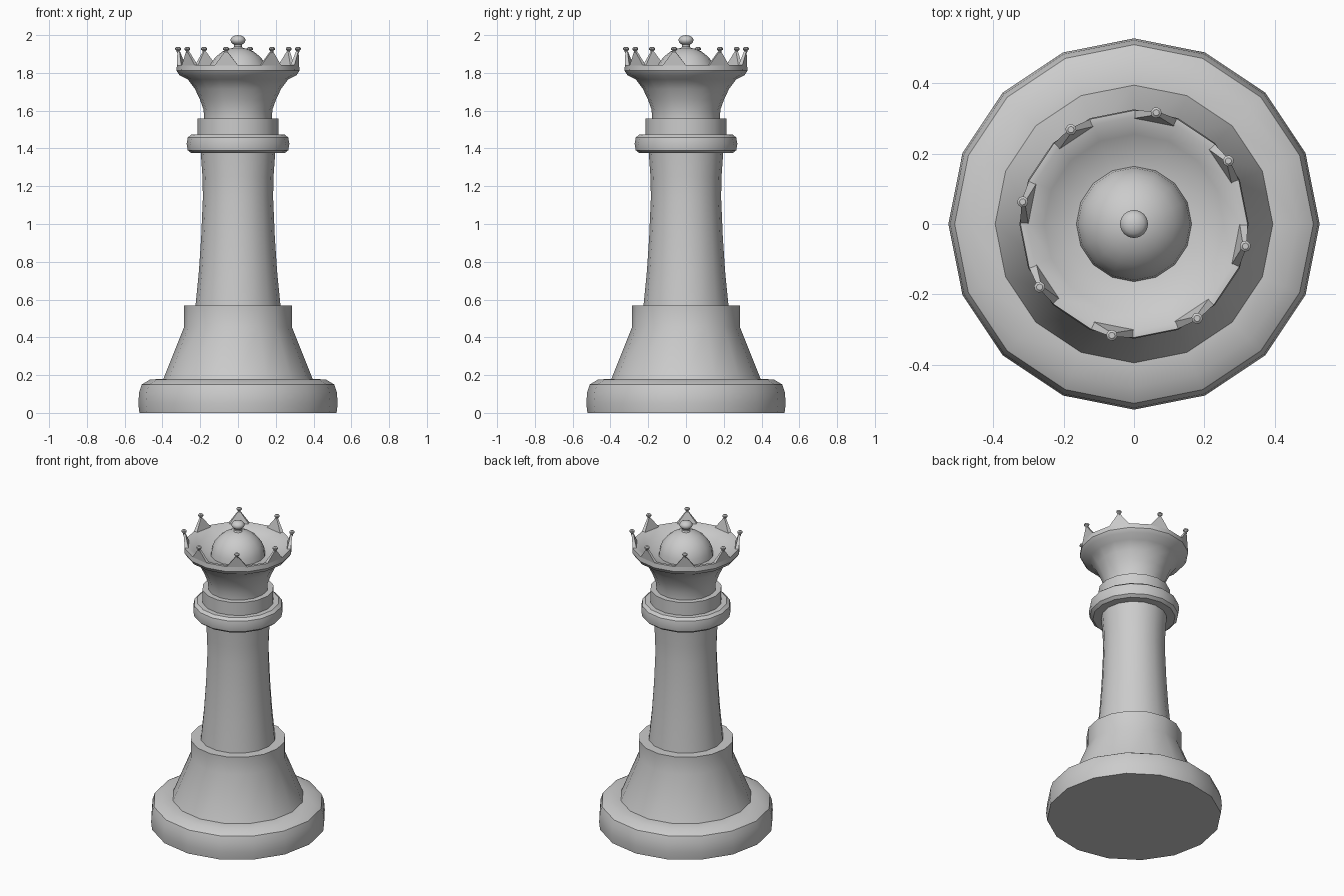
import bpy, bmesh
from math import sin, cos, pi, radians

if "Cube" in bpy.data.objects:
    bpy.data.objects.remove(bpy.data.objects["Cube"])

SIDES = 16


def finish(name, bm, smooth=True):
    bmesh.ops.recalc_face_normals(bm, faces=bm.faces)
    mesh = bpy.data.meshes.new(name)
    bm.to_mesh(mesh)
    bm.free()
    ob = bpy.data.objects.new(name, mesh)
    bpy.context.collection.objects.link(ob)
    if smooth:
        bpy.ops.object.select_all(action='DESELECT')
        ob.select_set(True)
        bpy.context.view_layer.objects.active = ob
        bpy.ops.object.shade_smooth_by_angle(angle=radians(35))
    return ob


def lathe(name, profile, sides=SIDES):
    """Spin (radius, z) points around the z axis."""
    bm = bmesh.new()
    rings = [[bm.verts.new((r * cos(2 * pi * i / sides), r * sin(2 * pi * i / sides), z))
              for i in range(sides)] if r > 0 else [bm.verts.new((0, 0, z))]
             for r, z in profile]
    for a, b in zip(rings, rings[1:]):
        for i in range(sides):
            j = (i + 1) % sides
            quad = [a[i % len(a)], a[j % len(a)], b[j % len(b)], b[i % len(b)]]
            bm.faces.new(list(dict.fromkeys(quad)))
    return finish(name, bm)


# Base disc and tapered foot
lathe("base", [(0, 0), (0.522, 0), (0.528, 0.05), (0.523, 0.11), (0.51, 0.15),
               (0.465, 0.177), (0.39, 0.18)])
lathe("foot", [(0.395, 0.18), (0.285, 0.455), (0.285, 0.568), (0.222, 0.568)])

# Gently waisted shaft
lathe("shaft", [(0.225, 0.568), (0.207, 0.75), (0.195, 0.93), (0.186, 1.14),
                (0.188, 1.25), (0.197, 1.375)])

# Rounded collar with a straight band above it
lathe("collar", [(0.195, 1.375), (0.247, 1.375), (0.266, 1.39), (0.272, 1.425),
                 (0.266, 1.458), (0.247, 1.473), (0.213, 1.473)])
lathe("collar_band", [(0.215, 1.473), (0.215, 1.558), (0.18, 1.558)])

# Flared head with rolled rim and hollow top
lathe("head", [(0.18, 1.558), (0.182, 1.605), (0.202, 1.66), (0.228, 1.715), (0.265, 1.765),
               (0.31, 1.788), (0.326, 1.812), (0.323, 1.843), (0.305, 1.843),
               (0.255, 1.812), (0.205, 1.787), (0.16, 1.778)])

# Dome and finial ball
lathe("dome", [(0.165 * cos(pi / 2 * k / 6) if k < 6 else 0, 1.77 + 0.165 * sin(pi / 2 * k / 6))
               for k in range(7)])
lathe("finial_stem", [(0.03, 1.925), (0.02, 1.94), (0.022, 1.955)])
lathe("finial_ball", [(0.04 * sin(pi * k / 8) if 0 < k < 8 else 0, 1.973 - 0.027 * cos(pi * k / 8))
                      for k in range(9)])

# Eight wedge points on alternate rim facets, each with a stem and bead
for n in range(8):
    ang = radians(33.75 + 45 * n)
    c, s = cos(ang), sin(ang)

    def place(r, t, z):
        return (r * c - t * s, r * s + t * c, z)

    bm = bmesh.new()
    base = [bm.verts.new(place(r, t, 1.84))
            for r, t in ((0.317, -0.063), (0.317, 0.063), (0.295, 0.058), (0.295, -0.058))]
    tip = [bm.verts.new(place(r, t, 1.912))
           for r, t in ((0.326, -0.007), (0.326, 0.007), (0.314, 0.007), (0.314, -0.007))]
    bm.faces.new(base)
    bm.faces.new(tip)
    for i in range(4):
        j = (i + 1) % 4
        bm.faces.new((base[i], base[j], tip[j], tip[i]))
    finish("crown_point_%d" % (n + 1), bm, False)

    bead = lathe("crown_bead_%d" % (n + 1), [(0.007, 1.905), (0.008, 1.916), (0.016, 1.923),
                                            (0.016, 1.931), (0.009, 1.937), (0, 1.937)], 8)
    bead.location = place(0.323, 0, 0)
    bead.rotation_euler.z = ang
